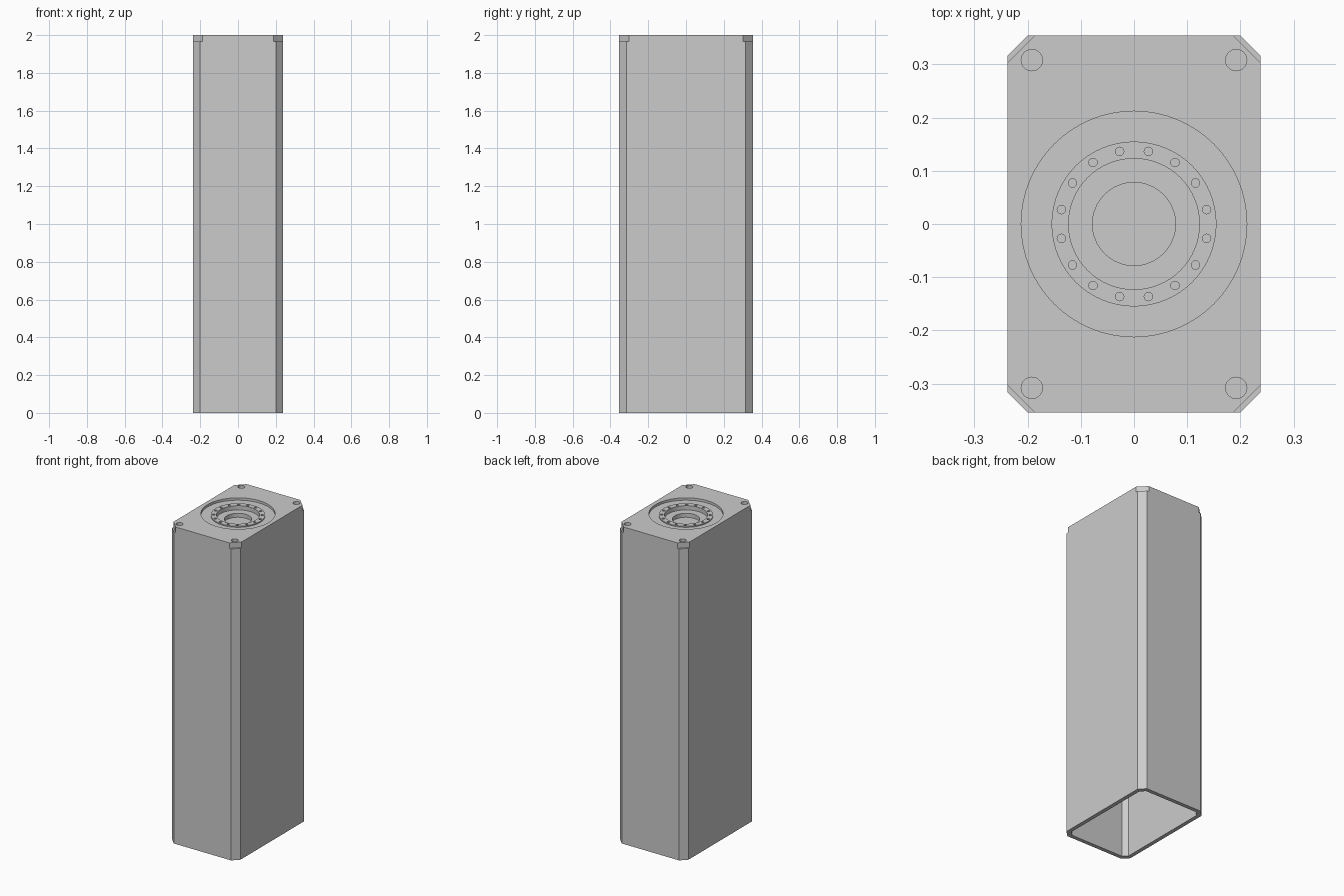
import bpy, bmesh
from math import cos, sin, pi

cube = bpy.data.objects.get("Cube")
if cube:
    bpy.data.objects.remove(cube, do_unlink=True)

HX, HY, TOP = 0.238, 0.354, 2.0
WALL, CAP = 0.025, 0.075

grey = bpy.data.materials.new("light_grey")
grey.use_nodes = True
grey.diffuse_color = (0.6, 0.6, 0.6, 1)
grey.node_tree.nodes["Principled BSDF"].inputs["Base Color"].default_value = (0.6, 0.6, 0.6, 1)


def finish(name, bm):
    bmesh.ops.recalc_face_normals(bm, faces=bm.faces)
    mesh = bpy.data.meshes.new(name)
    bm.to_mesh(mesh)
    bm.free()
    mesh.materials.append(grey)
    obj = bpy.data.objects.new(name, mesh)
    bpy.context.collection.objects.link(obj)
    return obj


def octagon(bm, hx, hy, c, z):
    """Ring of vertices for a rectangle with cut corners."""
    pts = []
    for sx, sy in ((1, 1), (-1, 1), (-1, -1), (1, -1)):
        pair = [(sx * hx, sy * (hy - c)), (sx * (hx - c), sy * hy)]
        pts += pair if sx * sy > 0 else pair[::-1]
    return [bm.verts.new((x, y, z)) for x, y in pts]


def bridge(bm, a, b):
    for i in range(len(a)):
        j = (i + 1) % len(a)
        bm.faces.new((a[i], a[j], b[j], b[i]))


def lathe(bm, profile, n):
    """Closed solid of revolution about z, from the bottom axis to the top axis."""
    rings = [[bm.verts.new((r * cos(2 * pi * i / n), r * sin(2 * pi * i / n), z))
              for i in range(n)] for r, z in profile]
    for a, b in zip(rings, rings[1:]):
        bridge(bm, a, b)
    bm.faces.new(rings[0])
    bm.faces.new(rings[-1])


def drill(bm, x, y, r, bottom, n):
    """Cylinder that cuts down from above the top face."""
    ret = bmesh.ops.create_cone(bm, cap_ends=True, segments=n, radius1=r, radius2=r,
                                depth=TOP + 0.02 - bottom)
    bmesh.ops.translate(bm, verts=ret["verts"], vec=(x, y, (TOP + 0.02 + bottom) / 2))


# Hollow housing: outer skin, corner ledges, top, then inner skin open below
bm = bmesh.new()
sections = [(HX - WALL, HY - WALL, 0.028, TOP - CAP),
            (HX - WALL, HY - WALL, 0.028, 0),
            (HX, HY, 0.038, 0),
            (HX, HY, 0.038, 1.965),
            (HX, HY, 0.051, 1.965),
            (HX, HY, 0.051, TOP)]
rings = [octagon(bm, *s) for s in sections]
for a, b in zip(rings, rings[1:]):
    bridge(bm, a, b)
bm.faces.new(rings[0])
bm.faces.new(rings[-1])
housing = finish("housing", bm)

# Cutter for the stepped round recess, with a raised bolt ring in it
bm = bmesh.new()
lathe(bm, [(0.078, 1.94), (0.078, 1.965), (0.123, 1.965), (0.123, 1.992),
           (0.155, 1.992), (0.155, 1.985), (0.212, 1.985), (0.212, 2.02)], 64)
recess_cutter = finish("recess_cutter", bm)

# Cutter for the four corner holes and sixteen bolt holes
bm = bmesh.new()
for sx in (-1, 1):
    for sy in (-1, 1):
        drill(bm, sx * 0.192, sy * 0.308, 0.02, 1.97, 32)
for i in range(16):
    a = (i + 0.5) * pi / 8
    drill(bm, 0.139 * cos(a), 0.139 * sin(a), 0.008, 1.975, 16)
hole_cutter = finish("hole_cutter", bm)

for cutter in (recess_cutter, hole_cutter):
    mod = housing.modifiers.new(cutter.name, "BOOLEAN")
    mod.operation = "DIFFERENCE"
    mod.solver = "EXACT"
    mod.object = cutter

# Bake the cuts, drop the cutters, and smooth the round walls
bpy.context.view_layer.objects.active = housing
housing.select_set(True)
for mod in list(housing.modifiers):
    bpy.ops.object.modifier_apply(modifier=mod.name)
for cutter in (recess_cutter, hole_cutter):
    bpy.data.objects.remove(cutter, do_unlink=True)
bpy.ops.object.select_all(action="DESELECT")
housing.select_set(True)
bpy.ops.object.shade_smooth_by_angle(angle=pi / 6)
